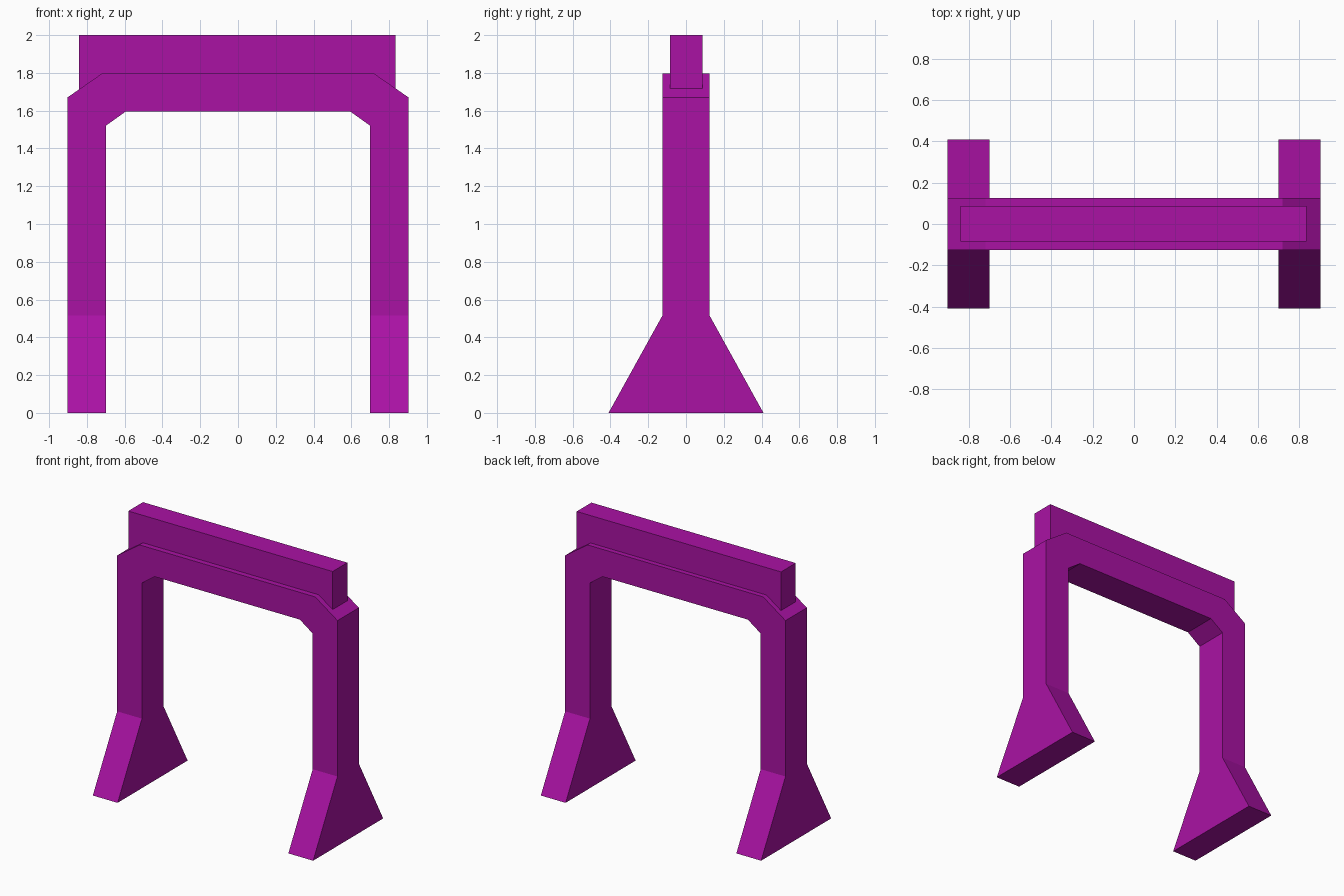
import bpy, bmesh
from mathutils import Vector

if "Cube" in bpy.data.objects:
    bpy.data.objects.remove(bpy.data.objects["Cube"])

paint = bpy.data.materials.new("magenta_paint")
paint.diffuse_color = (0.40, 0.006, 0.37, 1)
paint.use_nodes = True
paint.node_tree.nodes["Principled BSDF"].inputs["Base Color"].default_value = paint.diffuse_color


def add_object(name, bm):
    bmesh.ops.recalc_face_normals(bm, faces=bm.faces)
    mesh = bpy.data.meshes.new(name)
    bm.to_mesh(mesh)
    bm.free()
    mesh.materials.append(paint)
    obj = bpy.data.objects.new(name, mesh)
    bpy.context.collection.objects.link(obj)
    return obj


# Portal frame: half outline mirrored in x, extruded through its depth
half_depth, foot_depth, foot_top = 0.125, 0.41, 0.515
right = [(0.595, 1.595), (0.70, 1.52), (0.70, foot_top),
         (0.903, foot_top), (0.903, 1.67), (0.72, 1.797)]
outline = right + [(-x, z) for x, z in reversed(right)]

bm = bmesh.new()
front = bm.faces.new([bm.verts.new((x, -half_depth, z)) for x, z in outline])
side = bmesh.ops.extrude_face_region(bm, geom=[front], use_keep_orig=True)
for v in side["geom"]:
    if isinstance(v, bmesh.types.BMVert):
        v.co.y = half_depth
bm.normal_update()

# Flared feet: pull each leg's underside to the ground and widen it in y
undersides = [f for f in bm.faces
              if all(abs(v.co.z - foot_top) < 1e-4 for v in f.verts)]
for foot in bmesh.ops.extrude_discrete_faces(bm, faces=undersides)["faces"]:
    for v in foot.verts:
        v.co.z = 0
        v.co.y *= foot_depth / half_depth
add_object("portal_frame", bm)

# Top beam: sits on the frame, its underside sunk into the lintel
bm = bmesh.new()
bmesh.ops.create_cube(bm, size=1)
bmesh.ops.scale(bm, vec=Vector((1.675, 0.172, 0.32)), verts=bm.verts)
beam = add_object("top_beam", bm)
beam.location = (-0.003, 0.002, 1.84)
